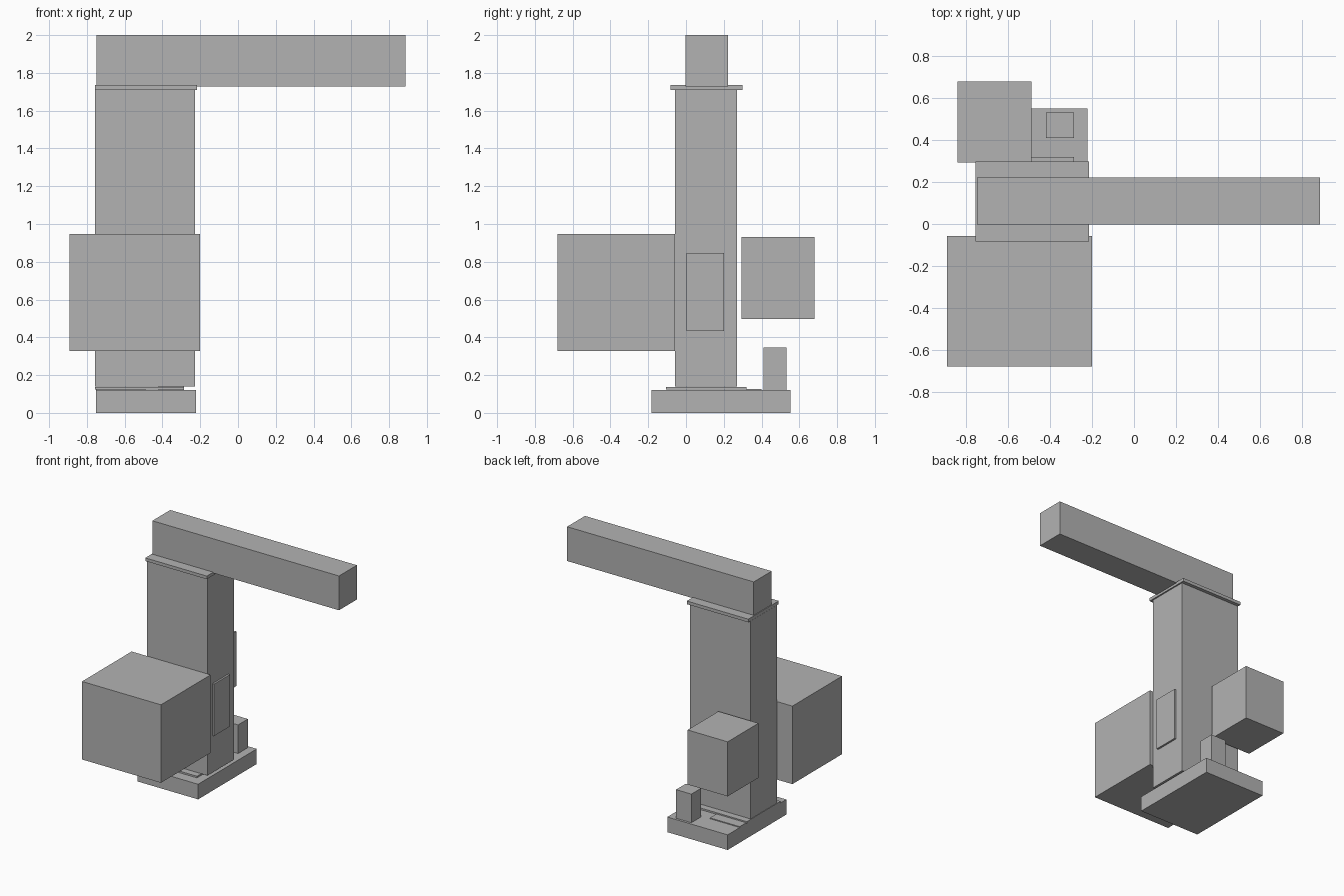
import bpy
import bmesh
from mathutils import Vector

cube = bpy.data.objects.get("Cube")
if cube:
    bpy.data.objects.remove(cube, do_unlink=True)

# One plain grey for the whole model
grey = bpy.data.materials.new("plain grey")
grey.use_nodes = True
colour = (0.45, 0.45, 0.45, 1.0)
grey.diffuse_color = colour
grey.node_tree.nodes["Principled BSDF"].inputs["Base Color"].default_value = colour


def box(name, x, y, z):
    """Flat-shaded box from its (low, high) range on each axis."""
    low, high = (Vector(p) for p in zip(x, y, z))
    bm = bmesh.new()
    bmesh.ops.create_cube(bm, size=1)
    bmesh.ops.scale(bm, vec=high - low, verts=bm.verts)
    bmesh.ops.translate(bm, vec=(low + high) / 2, verts=bm.verts)
    mesh = bpy.data.meshes.new(name)
    bm.to_mesh(mesh)
    bm.free()
    mesh.materials.append(grey)
    obj = bpy.data.objects.new(name, mesh)
    bpy.context.collection.objects.link(obj)
    return obj


# Foot of the machine, with its bearing plates and motor post
box("base", (-0.752, -0.222), (-0.183, 0.552), (0, 0.12))
box("bearing_plate", (-0.757, -0.286), (-0.106, 0.319), (0.124, 0.137))
box("rear_base_plate", (-0.752, -0.49), (0.319, 0.40), (0.12, 0.127))
box("base_post", (-0.42, -0.286), (0.41, 0.533), (0.12, 0.347))

# Column with its cap and side panel
box("column", (-0.757, -0.227), (-0.058, 0.271), (0.14, 1.71))
box("column_cap", (-0.756, -0.216), (-0.083, 0.298), (1.71, 1.735))
box("side_panel", (-0.227, -0.212), (0.002, 0.202), (0.434, 0.846))

# Cabinets in front of and behind the column
box("front_cabinet", (-0.893, -0.2), (-0.68, -0.058), (0.327, 0.946))
box("rear_cabinet", (-0.842, -0.49), (0.294, 0.68), (0.498, 0.931))

# Horizontal arm on top
box("arm", (-0.75, 0.888), (-0.002, 0.222), (1.728, 2.0))
